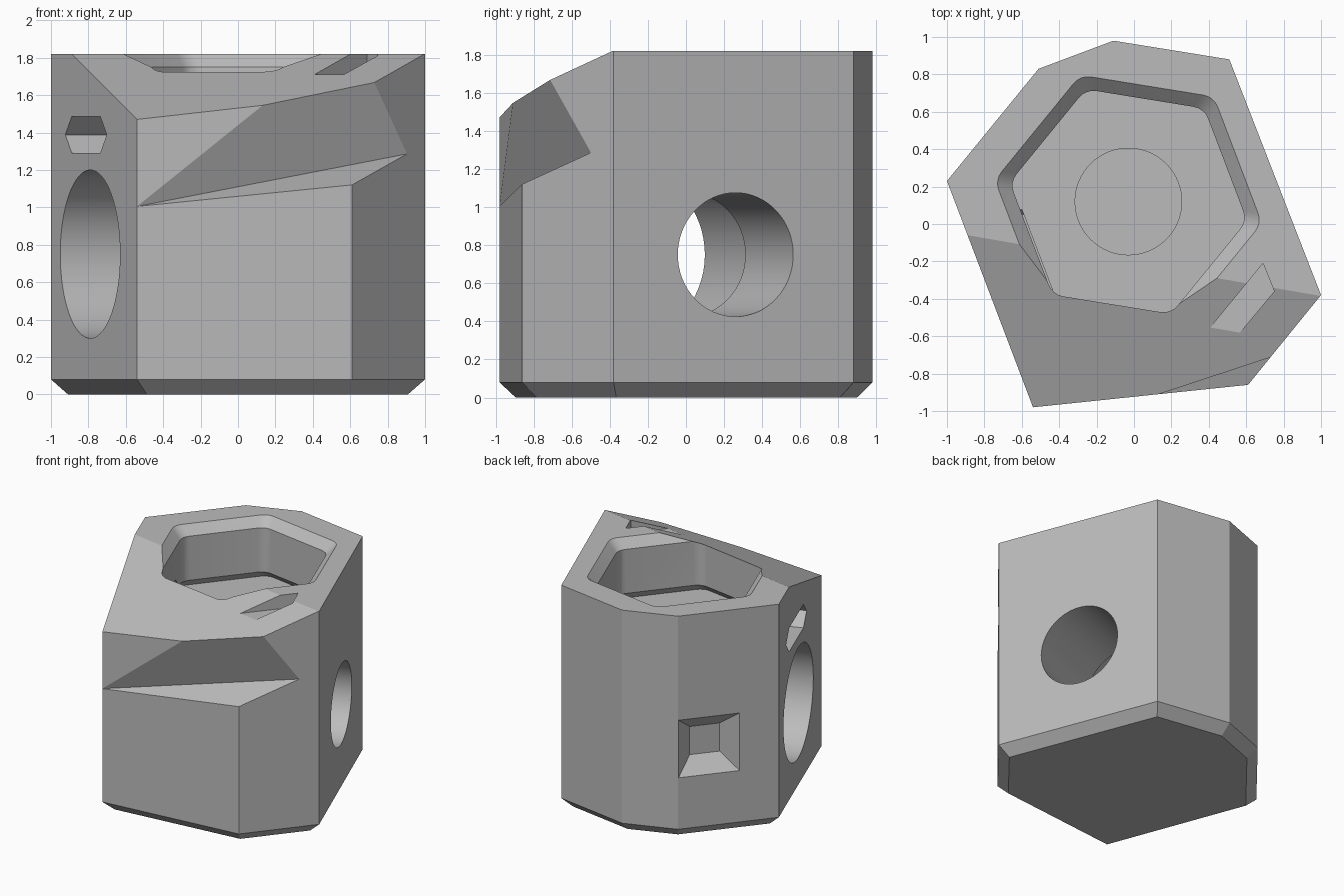
import bpy, bmesh
from math import cos, sin, pi, radians
from mathutils import Vector as V

cube = bpy.data.objects.get("Cube")
if cube:
    bpy.data.objects.remove(cube, do_unlink=True)

grey = bpy.data.materials.new("plain grey")
grey.use_nodes = True
grey.diffuse_color = (0.5, 0.5, 0.5, 1)
grey.node_tree.nodes["Principled BSDF"].inputs["Base Color"].default_value = (0.5, 0.5, 0.5, 1)

TOP = 1.82
UP = V((0, 0, 1))
AXIS = V((cos(radians(20.8)), sin(radians(20.8)), 0))   # direction of the cross bore
CENTRE = V((-0.03, 0.12, 0))                            # middle of the hex pocket


def solid(name, points):
    """Convex solid around the points."""
    bm = bmesh.new()
    for p in points:
        bm.verts.new(p)
    res = bmesh.ops.convex_hull(bm, input=bm.verts[:])
    junk = [g for g in res["geom_interior"] if isinstance(g, bmesh.types.BMVert)]
    bmesh.ops.delete(bm, geom=junk, context="VERTS")
    bmesh.ops.dissolve_limit(bm, angle_limit=0.003, verts=bm.verts[:], edges=bm.edges[:])
    bmesh.ops.recalc_face_normals(bm, faces=bm.faces[:])
    mesh = bpy.data.meshes.new(name)
    bm.to_mesh(mesh)
    bm.free()
    mesh.materials.append(grey)
    ob = bpy.data.objects.new(name, mesh)
    bpy.context.collection.objects.link(ob)
    return ob


def cut(body, name, points):
    cutter = solid(name, points)
    cutter.hide_render = True
    bpy.context.view_layer.objects.active = body
    mod = body.modifiers.new(name, "BOOLEAN")
    mod.operation, mod.solver, mod.object = "DIFFERENCE", "EXACT", cutter
    bpy.ops.object.modifier_apply(modifier=mod.name)
    bpy.data.objects.remove(cutter, do_unlink=True)


def inset(poly, d):
    """Offset a clockwise polygon inwards with mitred corners."""
    out = []
    for i, p in enumerate(poly):
        a = (p - poly[i - 1]).normalized()
        b = (poly[(i + 1) % len(poly)] - p).normalized()
        na, nb = V((a.y, -a.x)), V((b.y, -b.x))
        out.append(p + (na + nb) * d / (1 + na.dot(nb)))
    return out


def circle(mid, u, v, r, n=64):
    return [mid + (u * cos(2 * pi * i / n) + v * sin(2 * pi * i / n)) * r for i in range(n)]


def hexagon(apothem, z, r=0.1, steps=4):
    """Hexagon with rounded corners, one flat facing along the bore."""
    pts = []
    for k in range(6):
        corner = radians(50.8 + 60 * k)
        mid = CENTRE + V((cos(corner), sin(corner), 0)) * (apothem - r) / cos(pi / 6)
        for s in range(steps + 1):
            a = corner - pi / 6 + pi / 3 * s / steps
            pts.append(mid + V((cos(a) * r, sin(a) * r, z)))
    return pts


# block with a chamfered foot
outline = [V(p) for p in ((-1, 0.23), (-0.51, 0.83), (-0.11, 0.98), (0.51, 0.88),
                          (1, -0.38), (0.61, -0.86), (-0.54, -0.98))]
rings = ((inset(outline, 0.08), 0), (outline, 0.08), (outline, TOP))
block = solid("block", [V((p.x, p.y, z)) for ring, z in rings for p in ring])

# sloping front part of the top
a, b, low = V((-0.89, -0.06, TOP)), V((1, -0.385, TOP)), V((-0.54, -0.98, 1.47))
along = (b - a).normalized()
fall = (low - a) - along * (low - a).dot(along)
slope = [m + along * s + fall * t for m, s in ((a, -1), (b, 1)) for t in (-0.5, 2)]
cut(block, "slope_cutter", slope + [p + UP * 2 for p in slope])

# wedge groove across the front
crease_l, crease_r = V((-0.54, -0.98, 1.005)), V((0.9, -0.5, 1.285))
run = crease_r - crease_l
rise = (V((0.73, -0.71, 1.66)) - crease_r) * 4
ledge = (V((0.61, -0.86, 1.12)) - crease_r) * 4
wedge = []
for end in (crease_l - run * 3, crease_r + run * 3):
    wedge += [end, end + rise, end + ledge]
cut(block, "groove_cutter", wedge)

# hex pocket: straight walls, flared rim, undercut foot, shallow round recess
floor = 1.32
cut(block, "pocket_cutter", hexagon(0.556, floor + 0.01) + hexagon(0.556, 2))
cut(block, "rim_cutter", hexagon(0.506, 1.7) + hexagon(0.726, 1.92))
cut(block, "undercut_cutter", hexagon(0.626, floor) + hexagon(0.496, floor + 0.13))
x, y = V((1, 0, 0)), V((0, 1, 0))
cut(block, "recess_cutter", circle(CENTRE + UP * 1.24, x, y, 0.285)
    + circle(CENTRE + UP * 1.4, x, y, 0.285))

# stepped cross bore
side = UP.cross(AXIS)
right_mouth, left_mouth = V((0.751, 0.26, 0.75)), V((-0.79, -0.32, 0.75))
step = right_mouth - AXIS * 0.71
cut(block, "wide_bore_cutter", circle(left_mouth - AXIS * 0.3, side, UP, 0.45)
    + circle(step, side, UP, 0.45))
cut(block, "narrow_bore_cutter", circle(step - AXIS * 0.1, side, UP, 0.325)
    + circle(right_mouth + AXIS * 0.3, side, UP, 0.325))

# pointed slot through the left wall into the pocket
mid = V((-0.8125, -0.263, 1.388))
shape = [(s * w, h) for s in (-1, 1) for w, h in ((0.312, 0), (0.215, 0.097), (0.215, -0.097))]
cut(block, "side_slot_cutter", [mid + side * u + UP * v + AXIS * d
                                for u, v in shape for d in (-0.2, 0.32)])

# tapered square recess on the back wall
edge_l, edge_r = V((-0.51, 0.83, 0.735)), V((-1, 0.23, 0.735))
wall = (edge_r - edge_l).normalized()
inward = V((-wall.y, wall.x, 0))
if inward.dot(edge_l) > 0:
    inward.negate()
mid = edge_l + wall * 0.238
cut(block, "square_recess_cutter", [mid + wall * h * i + UP * h * j + inward * d
                                    for h, d in ((0.24, -0.005), (0.115, 0.12))
                                    for i in (-1, 1) for j in (-1, 1)])

# flat-floored slot in the slope
back = [V((0.69, -0.21, 1.71)), V((0.75, -0.36, 1.71))]
front = [p - V((0.643, 0.766, 0)) * 0.3 for p in (V((0.42, -0.545, 1.71)), V((0.575, -0.57, 1.71)))]
cut(block, "top_slot_cutter", [p + UP * h for p in back + front for h in (0, 0.4)])

# keep flats crisp and bores smooth
bpy.ops.object.select_all(action="DESELECT")
block.select_set(True)
bpy.context.view_layer.objects.active = block
bpy.ops.object.shade_smooth_by_angle(angle=radians(20))
